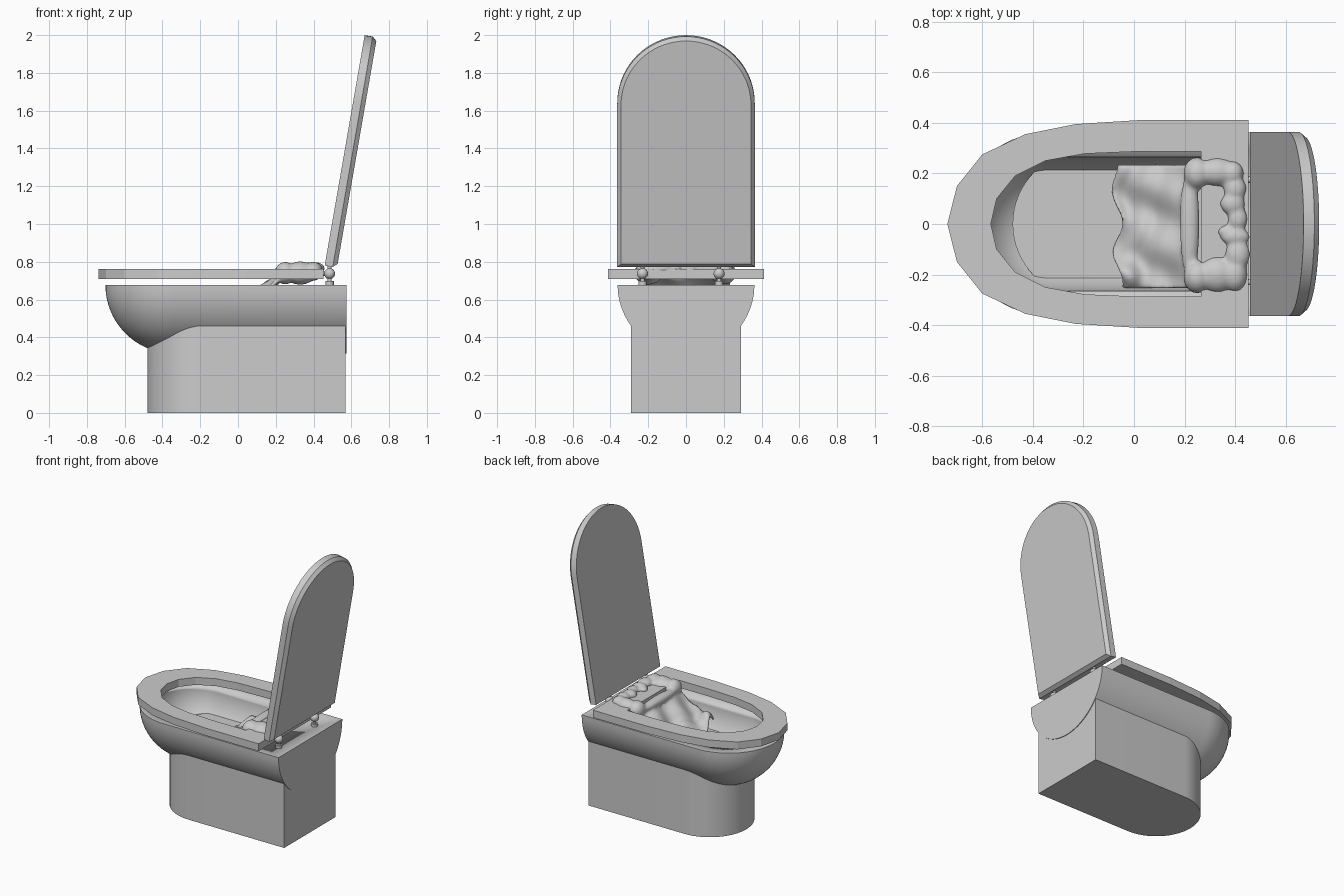
import bpy, bmesh, math
from mathutils import Vector, Matrix

if "Cube" in bpy.data.objects:
    bpy.data.objects.remove(bpy.data.objects["Cube"])

grey = bpy.data.materials.new("plain_grey")
grey.diffuse_color = (0.6, 0.6, 0.6, 1)
grey.use_nodes = True
grey.node_tree.nodes["Principled BSDF"].inputs["Base Color"].default_value = grey.diffuse_color


def finish(bm, name, smooth=None):
    bmesh.ops.remove_doubles(bm, verts=bm.verts, dist=0.0002)
    bmesh.ops.recalc_face_normals(bm, faces=bm.faces)
    me = bpy.data.meshes.new(name)
    bm.to_mesh(me)
    bm.free()
    me.materials.append(grey)
    ob = bpy.data.objects.new(name, me)
    bpy.context.collection.objects.link(ob)
    if smooth is not None:
        bpy.ops.object.select_all(action='DESELECT')
        ob.select_set(True)
        bpy.context.view_layer.objects.active = ob
        bpy.ops.object.shade_smooth_by_angle(angle=math.radians(smooth))
    return ob


def loft(bm, rings, cap_start=True, cap_end=True):
    rs = [[bm.verts.new(p) for p in r] for r in rings]
    n = len(rs[0])
    for a, b in zip(rs, rs[1:]):
        for i in range(n):
            bm.faces.new((a[i], a[(i + 1) % n], b[(i + 1) % n], b[i]))
    if cap_start:
        bm.faces.new(rs[0])
    if cap_end:
        bm.faces.new(rs[-1])
    return rs


# pedestal: stadium front, square back
bm = bmesh.new()
outline = [(0.57, 0.29)]
outline += [(-0.19 - 0.29 * math.sin(t), 0.29 * math.cos(t))
            for t in [math.pi * i / 32 for i in range(33)]]
outline += [(0.57, -0.29)]
loft(bm, [[(x, y, z) for x, y in outline] for z in (0, 0.52)])
finish(bm, "pedestal", 30)


# bowl: half cylinder with a quarter-sphere front, hollowed by a smaller one
def trough(name, r, x_end, lift):
    bm = bmesh.new()
    secs = [(-0.34 - r * math.cos(t), r * math.sin(t))
            for t in [math.pi / 2 * i / 20 for i in range(21)]]
    secs.append((x_end, r))
    rings = []
    for x, q in secs:
        ring = [(x, q * math.cos(a), 0.677 - q * math.sin(a))
                for a in [math.pi * i / 40 for i in range(41)]]
        if lift:
            ring = [(x, q, 0.677 + lift)] + ring + [(x, -q, 0.677 + lift)]
        rings.append(ring)
    loft(bm, rings, cap_start=False)
    bmesh.ops.dissolve_degenerate(bm, edges=bm.edges, dist=0.0002)
    return finish(bm, name, 35)


bowl = trough("bowl", 0.362, 0.575, 0)
cutter = trough("bowl_cutter", 0.265, 0.40, 0.1)
cutter.hide_render = True
cutter.hide_viewport = True
m = bowl.modifiers.new("hollow", 'BOOLEAN')
m.object = cutter
m.operation = 'DIFFERENCE'
m.solver = 'EXACT'

# seat: low-poly ring with a square back
outer = [(-0.738, 0), (-0.70, 0.15), (-0.60, 0.275), (-0.43, 0.355),
         (-0.23, 0.395), (0.04, 0.412), (0.452, 0.412)]
inner = [(-0.566, 0), (-0.543, 0.1), (-0.47, 0.19), (-0.35, 0.25),
         (-0.195, 0.278), (0.02, 0.287), (0.265, 0.287)]


def both(pts):
    return pts + [(x, -y) for x, y in reversed(pts[1:])]


bm = bmesh.new()
o, n = both(outer), both(inner)
profile = [(o, 0.71), (o, 0.763), (n, 0.763), (n, 0.71), (o, 0.71)]
loft(bm, [[(x, y, z) for x, y in pts] for pts, z in profile], False, False)
finish(bm, "seat")

# lid: arched panel leaning back, chamfered on the rear
tilt = math.atan2(0.21, 1.21)
along = Vector((math.sin(tilt), 0, math.cos(tilt)))
out = Vector((math.cos(tilt), 0, -math.sin(tilt)))


def lid_ring(inset, depth):
    r = 0.364 - inset
    pts = [(-r, inset)]
    pts += [(-r * math.cos(a), 0.874 + r * math.sin(a))
            for a in [math.pi * i / 36 for i in range(37)]]
    pts += [(r, inset)]
    return [Vector((0.459, 0, 0.78)) + along * u + out * depth + Vector((0, y, 0))
            for y, u in pts]


bm = bmesh.new()
loft(bm, [lid_ring(0, 0), lid_ring(0, 0.043), lid_ring(0.02, 0.066)])
finish(bm, "lid", 30)


# hinges: foot, post, ball and arm to the seat
def cyl(bm, r, a, b):
    a, b = Vector(a), Vector(b)
    d = b - a
    mat = Matrix.Translation((a + b) / 2) @ d.to_track_quat('Z', 'Y').to_matrix().to_4x4()
    bmesh.ops.create_cone(bm, cap_ends=True, segments=20, radius1=r, radius2=r,
                          depth=d.length, matrix=mat)


for name, y in (("hinge_left", -0.23), ("hinge_right", 0.175)):
    bm = bmesh.new()
    cyl(bm, 0.022, (0.485, y, 0.67), (0.485, y, 0.697))
    cyl(bm, 0.011, (0.485, y, 0.69), (0.485, y, 0.80))
    cyl(bm, 0.012, (0.44, y, 0.737), (0.485, y, 0.737))
    bmesh.ops.create_uvsphere(bm, u_segments=20, v_segments=12, radius=0.029,
                              matrix=Matrix.Translation((0.485, y, 0.737)))
    finish(bm, name, 40)

# slime: lumps wrapped round the back of the seat, and a sheet sagging into the bowl
bm = bmesh.new()
lumps = [  # x, y, z, radius in x, y, z
    (0.25, 0.20, 0.74, 0.055, 0.065, 0.06), (0.33, 0.205, 0.74, 0.08, 0.06, 0.06),
    (0.39, 0.20, 0.755, 0.045, 0.05, 0.045), (0.25, -0.21, 0.74, 0.055, 0.065, 0.06),
    (0.33, -0.20, 0.74, 0.08, 0.075, 0.062), (0.40, -0.20, 0.75, 0.05, 0.07, 0.05),
    (0.41, -0.12, 0.765, 0.05, 0.06, 0.033), (0.40, -0.05, 0.765, 0.06, 0.035, 0.03),
    (0.41, 0.02, 0.765, 0.04, 0.05, 0.03), (0.365, -0.03, 0.765, 0.035, 0.025, 0.022),
    (0.39, 0.08, 0.765, 0.05, 0.045, 0.033), (0.40, 0.14, 0.765, 0.045, 0.05, 0.033),
    (0.22, 0.0, 0.74, 0.04, 0.22, 0.03)]
for x, y, z, a, b, c in lumps:
    mat = Matrix.Translation((x, y, z)) @ Matrix.Diagonal((a, b, c, 1))
    bmesh.ops.create_uvsphere(bm, u_segments=24, v_segments=14, radius=1, matrix=mat)

N = 30
rings = []
for i in range(N + 1):
    v = i / N
    y = -0.255 + 0.49 * v
    x0 = -0.065 + 0.02 * math.sin(13 * v + 1) - 0.035 * max(0, v - 0.75) * 4 * (1.6 - v)
    top, low = [], []
    for j in range(N + 1):
        u = j / N
        x = x0 + (0.24 - x0) * u
        z = 0.545 + 0.19 * u ** 1.4 + 0.02 * math.sin(14 * v + 5 * u) * (1 - 0.6 * u)
        z += 0.012 * math.sin(17 * u - 6 * v) * (1 - u)
        z += 0.06 * math.exp(-((v - 0.12) / 0.13) ** 2 - (u / 0.3) ** 2)
        edge = 0.012 + 0.01 * math.sin(math.pi * v)
        top.append((x, y, z + edge))
        low.append((x, y, z - edge))
    rings.append(top + low[::-1])
loft(bm, rings)
slime = finish(bm, "slime", 180)
m = slime.modifiers.new("merge", 'REMESH')
m.mode = 'VOXEL'
m.voxel_size = 0.009
m.use_smooth_shade = True
m = slime.modifiers.new("soften", 'SMOOTH')
m.factor = 0.5
m.iterations = 8
